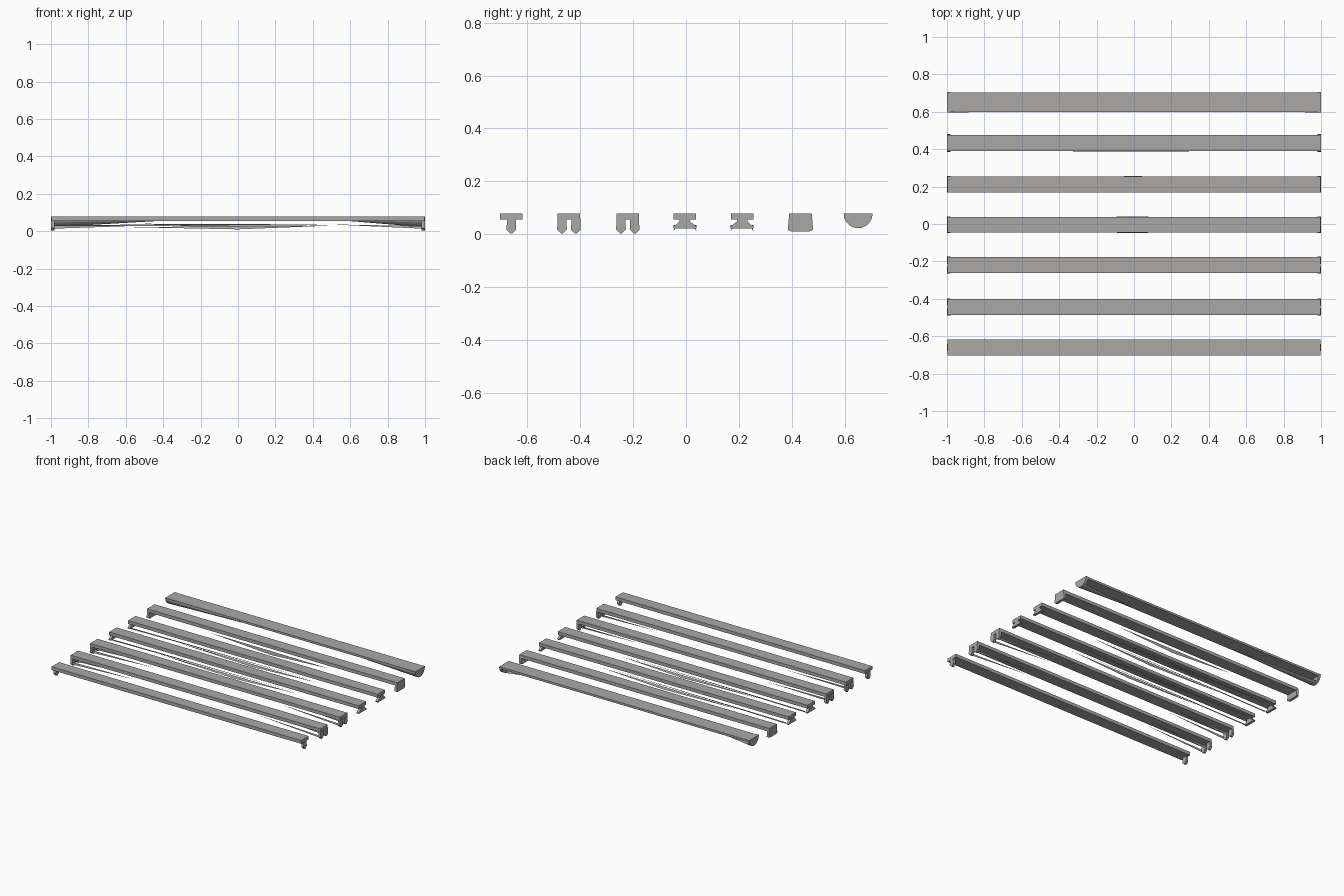
import bpy, bmesh, math

if "Cube" in bpy.data.objects:
    bpy.data.objects.remove(bpy.data.objects["Cube"])

grey = bpy.data.materials.new("warm_grey")
grey.diffuse_color = (0.40, 0.395, 0.385, 1)
grey.use_nodes = True
grey.node_tree.nodes["Principled BSDF"].inputs["Base Color"].default_value = grey.diffuse_color

TOP, UNDER = 0.079, 0.055


def finish(name, bm):
    me = bpy.data.meshes.new(name)
    bm.to_mesh(me)
    bm.free()
    me.materials.append(grey)
    ob = bpy.data.objects.new(name, me)
    bpy.context.collection.objects.link(ob)
    return ob


def extrude(name, prof, x0, x1):
    """Solid prism of a (y, z) profile along x."""
    bm = bmesh.new()
    f = bm.faces.new([bm.verts.new((x0, y, z)) for y, z in prof])
    ext = bmesh.ops.extrude_face_region(bm, geom=[f])
    vs = [v for v in ext["geom"] if isinstance(v, bmesh.types.BMVert)]
    bmesh.ops.translate(bm, verts=vs, vec=(x1 - x0, 0, 0))
    bmesh.ops.recalc_face_normals(bm, faces=bm.faces)
    return finish(name, bm)


def sliver(name, *tris):
    """Thin tapering remnants of tube or cover."""
    bm = bmesh.new()
    for t in tris:
        bm.faces.new([bm.verts.new(p) for p in t])
    return finish(name, bm)


def ends(name, prof):
    for s, side in ((-1, "left"), (1, "right")):
        extrude(f"{name}_{side}", prof, s * 0.982, s * 1.0)


def slab(i, y, half=0.0425, bottom=UNDER):
    extrude(f"housing_{i}", [(y - half, bottom), (y + half, bottom),
                             (y + half, TOP), (y - half, TOP)], -0.998, 0.998)


def leg(y):
    """Socket: straight stem with a pointed tube end."""
    return [(y - 0.017, UNDER + .002), (y - 0.017, 0.036), (y - 0.019, 0.018), (y - 0.004, 0.003),
            (y + 0.004, 0.003), (y + 0.019, 0.018), (y + 0.017, 0.036), (y + 0.017, UNDER + .002)]


# single and twin tube fixtures
for i, (y, offs) in enumerate(((-0.661, (0,)), (-0.443, (-.026, .026)),
                               (-0.22, (-.026, .026))), 1):
    slab(i, y)
    for k, o in enumerate(offs):
        ends(f"socket_{i}_{k}", leg(y + o))
        yy = y + o
        if len(offs) == 2:
            sliver(f"tube_{i}_{k}",
                   ((-0.98, yy - .012, .030), (-0.98, yy - .014, .014), (-0.5, yy, .030)),
                   ((0.98, yy - .012, .028), (0.98, yy - .014, .014), (0.5, yy, .036)))

# fixtures with a flared reflector
for i, y in ((4, -0.004), (5, 0.212)):
    slab(i, y)
    ends(f"reflector_{i}", [(y - .02, UNDER + .002), (y - .02, .048), (y - .044, .028), (y - .044, .021),
                            (y + .044, .021), (y + .044, .028), (y + .02, .048), (y + .02, UNDER + .002)])
    for s in (-1, 1):
        sliver(f"reflector_strip_{i}_{s}",
               ((-0.98, y + s * .044, .034), (-0.98, y + s * .044, .024), (0.45, y + s * .03, .036)),
               ((-0.6, y + s * .036, .022), (0, y + s * .044, .010), (0.5, y + s * .036, .030)))

# boxed diffuser fixture
y = 0.433
slab(6, y)
ends("diffuser_end", [(y - .0425, TOP), (y - .048, .016), (y - .035, .011), (y + .035, .011),
                      (y + .048, .016), (y + .0425, TOP)])
sliver("diffuser_strip", ((-0.5, y - .043, .04), (0, y - .046, .012), (0.45, y - .043, .036)))

# half round cover fixture
y, r = 0.651, 0.055
arc = [(y + r * math.cos(a), TOP - r * math.sin(a) * 1.03)
       for a in (math.pi * k / 10 for k in range(11))]
slab(7, y, 0.053, 0.064)
ends("round_end", arc)
for s, tip in ((1, 0.5), (-1, -0.3)):
    sliver(f"round_cover_{s}", *[((s * 0.985, *arc[k]), (s * 0.985, *arc[k + 1]),
                                  (tip, y - .045, .062)) for k in range(3, 10)])
